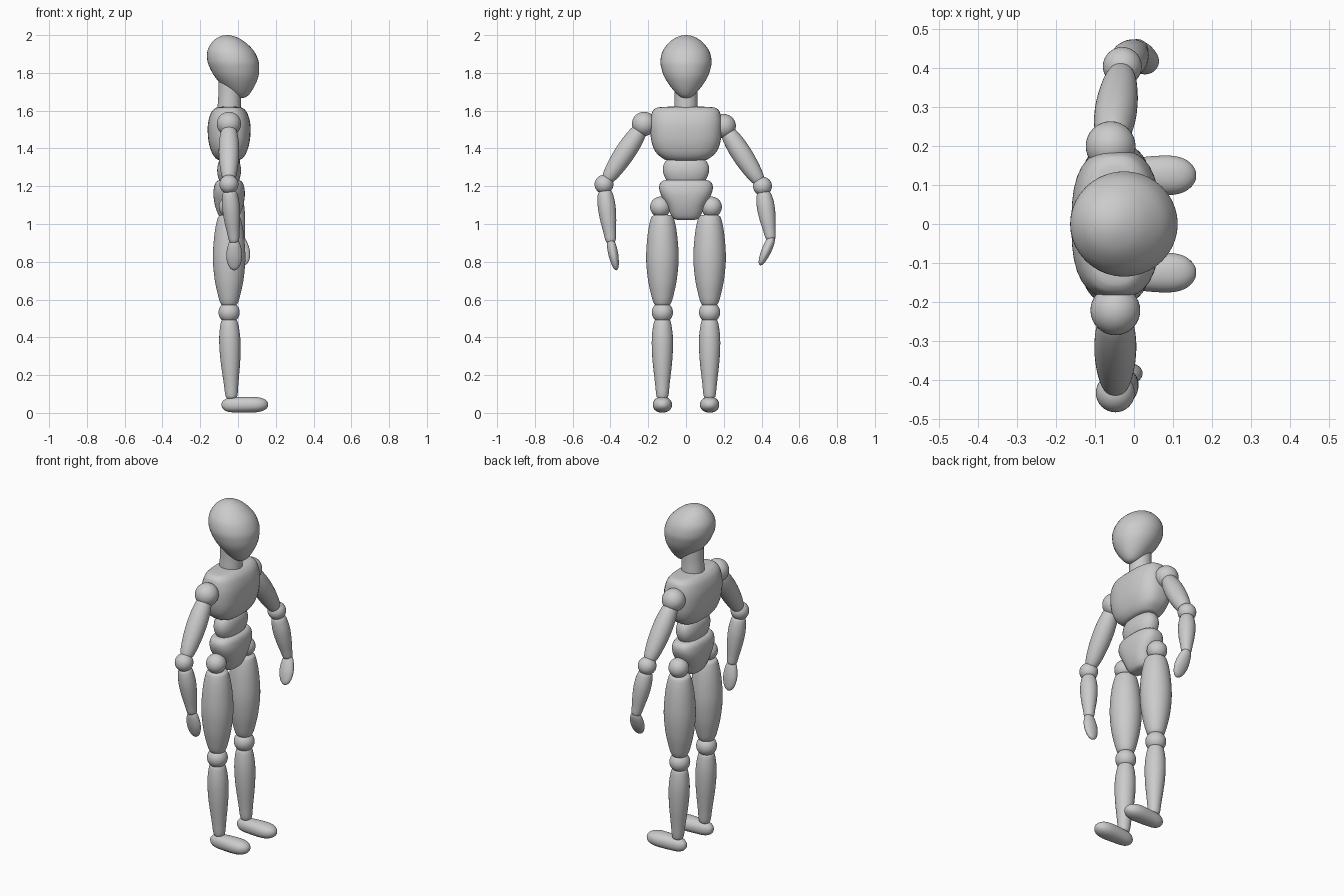
import bpy, bmesh
from math import cos, sin, pi
from mathutils import Vector

SEG, SUB = 40, 5


def smooth_profile(prof):
    """Catmull-Rom through (t, a, b) stations, mirrored past both tips."""
    pts = [Vector(p if len(p) == 3 else (p[0], p[1], p[1])) for p in prof]
    def ghost(p):
        return Vector((p[0], -p[1], -p[2]))
    q = [ghost(pts[1])] + pts + [ghost(pts[-2])]
    out = []
    for i in range(1, len(q) - 2):
        p0, p1, p2, p3 = q[i - 1:i + 3]
        for k in range(SUB):
            u = k / SUB
            out.append(0.5 * (2 * p1 + (p2 - p0) * u + (2 * p0 - 5 * p1 + 4 * p2 - p3) * u * u
                              + (3 * p1 - p0 - 3 * p2 + p3) * u ** 3))
    return out[1:]


def loft(name, start, end, prof, n=2.0, ref=(1, 0, 0), level=False):
    """Closed body along start-end; a = half size along ref, b = across it."""
    start, end, ref = Vector(start), Vector(end), Vector(ref)
    axis = Vector((0, 0, 1)) if level else (end - start).normalized()
    u = (ref - axis * ref.dot(axis)).normalized()
    v = axis.cross(u)
    bm = bmesh.new()
    rings = []
    for t, a, b in smooth_profile(prof):
        c = start.lerp(end, t)
        ring = []
        for i in range(SEG):
            w = 2 * pi * i / SEG
            cs, sn = cos(w), sin(w)
            k = (abs(cs) ** n + abs(sn) ** n) ** (-1 / n)
            ring.append(bm.verts.new(c + u * (a * cs * k) + v * (b * sn * k)))
        rings.append(ring)
    for r, s in zip(rings, rings[1:]):
        for i in range(SEG):
            j = (i + 1) % SEG
            bm.faces.new((r[i], r[j], s[j], s[i]))
    for ring, tip in ((rings[0], start), (rings[-1], end)):
        p = bm.verts.new(tip)
        for i in range(SEG):
            bm.faces.new((ring[i], ring[(i + 1) % SEG], p))
    bmesh.ops.recalc_face_normals(bm, faces=bm.faces)
    for f in bm.faces:
        f.smooth = True
    me = bpy.data.meshes.new(name)
    bm.to_mesh(me)
    bm.free()
    ob = bpy.data.objects.new(name, me)
    bpy.context.collection.objects.link(ob)
    return ob


def ball(name, loc, r):
    bpy.ops.mesh.primitive_uv_sphere_add(segments=32, ring_count=20, radius=r, location=loc)
    bpy.context.object.name = name
    bpy.ops.object.shade_smooth()


X = -0.047  # body centre line

# Head (egg with chin pushed forward) and neck
loft("head", (0.018, 0, 1.667), (-0.058, 0, 2.0),
     [(0, 0), (0.03, 0.034), (0.15, 0.074), (0.32, 0.112), (0.47, 0.13), (0.6, 0.135),
      (0.76, 0.121), (0.9, 0.083), (0.975, 0.042), (1, 0)], level=True)
loft("neck", (X, 0, 1.58), (X + 0.006, 0, 1.78),
     [(0, 0), (0.02, 0.05), (0.1, 0.062), (0.5, 0.06), (0.9, 0.06), (0.98, 0.05), (1, 0)])

# Torso blocks
loft("chest", (X, 0, 1.335), (X, 0, 1.622),
     [(0, 0, 0), (0.01, 0.05, 0.095), (0.06, 0.075, 0.13), (0.18, 0.095, 0.164),
      (0.38, 0.11, 0.184), (0.65, 0.113, 0.19), (0.85, 0.1, 0.183), (0.95, 0.08, 0.168),
      (0.99, 0.055, 0.13), (1, 0, 0)], n=2.7)
loft("abdomen", (X, 0, 1.215), (X, 0, 1.345),
     [(0, 0, 0), (0.03, 0.042, 0.085), (0.2, 0.056, 0.109), (0.5, 0.063, 0.122),
      (0.8, 0.058, 0.116), (0.97, 0.042, 0.09), (1, 0, 0)], n=2.4)
loft("pelvis", (X, 0, 1.02), (X, 0, 1.235),
     [(0, 0, 0), (0.02, 0.035, 0.055), (0.12, 0.055, 0.078), (0.35, 0.074, 0.1),
      (0.6, 0.083, 0.13), (0.78, 0.081, 0.142), (0.92, 0.072, 0.135), (0.99, 0.05, 0.105),
      (1, 0, 0)], n=2.6)

# Legs
for side, s in (("right", -1), ("left", 1)):
    y = 0.125 * s
    ball(side + "_hip", (X, 0.135 * s, 1.09), 0.055)
    loft(side + "_thigh", (X, y, 1.05), (X, y, 0.565),
         [(0, 0), (0.008, 0.045), (0.05, 0.062), (0.22, 0.078), (0.47, 0.086), (0.7, 0.077),
          (0.88, 0.059), (0.97, 0.045), (0.995, 0.03), (1, 0)])
    ball(side + "_knee", (X, y, 0.532), 0.056)
    loft(side + "_shin", (X, y, 0.5), (-0.034, y, 0.072),
         [(0, 0), (0.01, 0.032), (0.06, 0.046), (0.25, 0.056), (0.5, 0.053), (0.8, 0.039),
          (0.95, 0.032), (0.99, 0.022), (1, 0)])
    loft(side + "_foot", (-0.087, y, 0.042), (0.16, y, 0.044),
         [(0, 0, 0), (0.03, 0.021, 0.02), (0.15, 0.037, 0.037), (0.4, 0.041, 0.046),
          (0.7, 0.041, 0.051), (0.87, 0.034, 0.043), (0.97, 0.019, 0.023), (1, 0, 0)],
         n=2.2, ref=(0, 0, 1))

# Arms: shoulder, elbow, wrist, fingertip positions per side
arms = {
    "right": ((-0.048, -0.222, 1.53), (-0.048, -0.434, 1.21), (-0.02, -0.397, 0.9), (-0.02, -0.368, 0.755)),
    "left": ((-0.06, 0.2, 1.518), (-0.03, 0.405, 1.2), (0.012, 0.45, 0.915), (0.032, 0.392, 0.782)),
}
for side, pts in arms.items():
    sh, el, wr, tip = map(Vector, pts)
    ball(side + "_shoulder", sh, 0.064)
    loft(side + "_upper_arm", sh.lerp(el, 0.08), sh.lerp(el, 0.94),
         [(0, 0), (0.01, 0.03), (0.08, 0.044), (0.3, 0.053), (0.55, 0.053), (0.8, 0.045),
          (0.95, 0.034), (0.99, 0.022), (1, 0)])
    ball(side + "_elbow", el, 0.05)
    loft(side + "_forearm", el.lerp(wr, 0.1), wr,
         [(0, 0), (0.01, 0.026), (0.08, 0.04), (0.3, 0.047), (0.55, 0.043), (0.8, 0.033),
          (0.95, 0.027), (0.99, 0.018), (1, 0)])
    loft(side + "_hand", wr.lerp(tip, -0.15), tip,
         [(0, 0, 0), (0.03, 0.018, 0.014), (0.2, 0.033, 0.024), (0.5, 0.042, 0.026),
          (0.75, 0.037, 0.021), (0.93, 0.022, 0.013), (1, 0, 0)])
